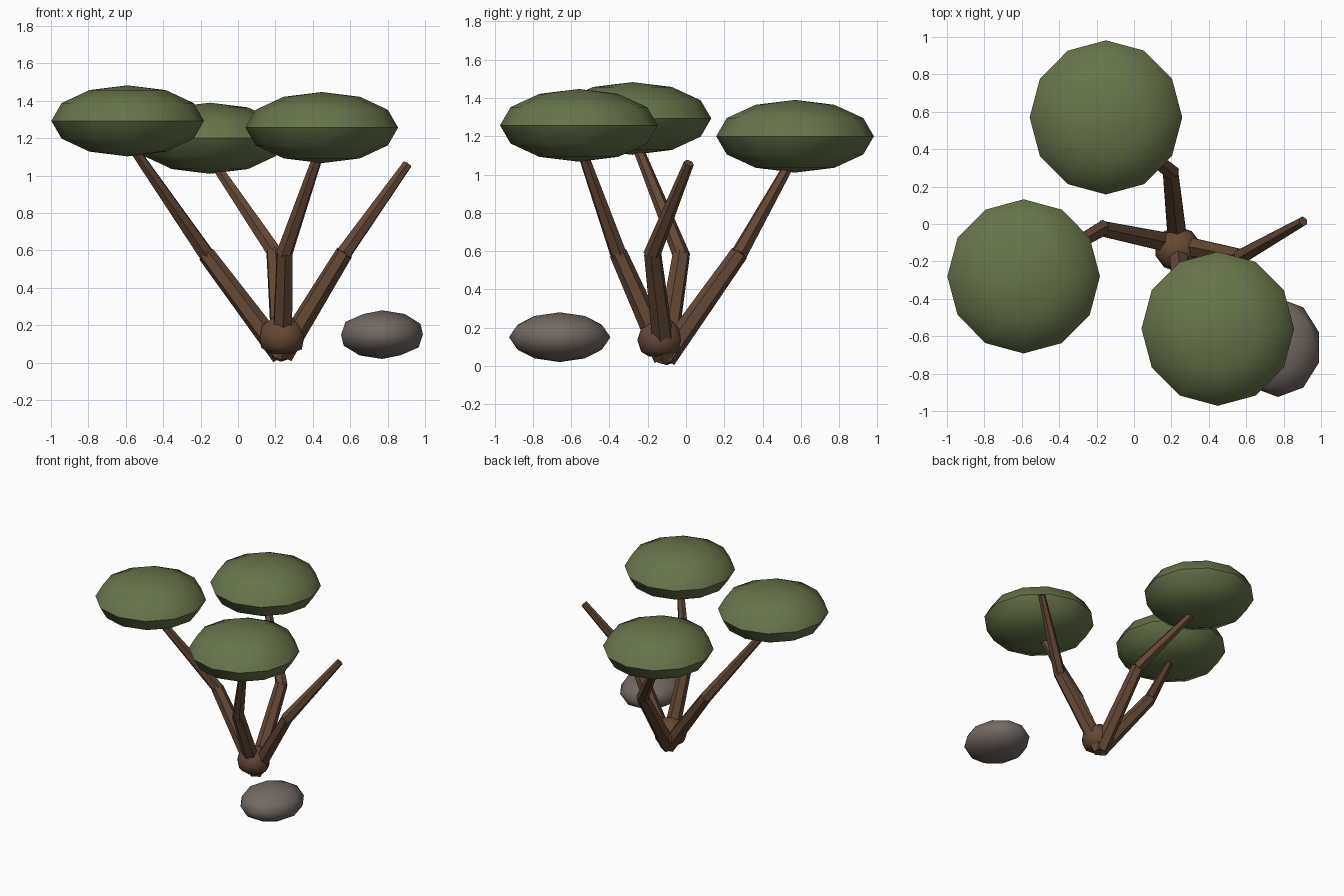
import bpy
from math import radians
from mathutils import Vector

cube = bpy.data.objects.get("Cube")
if cube:
    bpy.data.objects.remove(cube, do_unlink=True)


def make_material(name, rgb):
    mat = bpy.data.materials.new(name)
    mat.use_nodes = True
    color = (*rgb, 1)
    mat.diffuse_color = color
    bsdf = next(n for n in mat.node_tree.nodes if n.type == "BSDF_PRINCIPLED")
    bsdf.inputs["Base Color"].default_value = color
    return mat


leaf = make_material("leaf green", (0.135, 0.175, 0.07))
bark = make_material("bark brown", (0.125, 0.065, 0.036))
stone = make_material("stone grey", (0.17, 0.14, 0.122))


def finish(name, mat, angle=40):
    """Name, colour and shade the primitive that was just added."""
    obj = bpy.context.object
    obj.name = name
    obj.data.materials.append(mat)
    bpy.ops.object.transform_apply(location=False, rotation=True, scale=True)
    bpy.ops.object.shade_smooth_by_angle(angle=radians(angle))
    return obj


def limb(name, start, end, r1, r2):
    """Tapered six-sided segment between two points."""
    a, b = Vector(start), Vector(end)
    axis = b - a
    bpy.ops.mesh.primitive_cone_add(
        vertices=6, radius1=r1, radius2=r2, depth=axis.length,
        location=(a + b) / 2, rotation=axis.to_track_quat("Z", "Y").to_euler())
    finish(name, bark, 30)


# Branches: each has a bend and a tip
root = (0.235, -0.11, 0.04)
branches = {
    "left_branch": ((0.57, -0.175, 0.59), (0.905, 0.015, 1.06)),
    "right_branch": ((-0.17, -0.025, 0.58), (-0.57, -0.26, 1.16)),
    "back_branch": ((0.195, 0.28, 0.59), (-0.13, 0.55, 1.07)),
    "front_branch": ((0.25, -0.355, 0.59), (0.44, -0.55, 1.14)),
}
for name, (bend, tip) in branches.items():
    limb(name + "_lower", root, bend, 0.06, 0.047)
    over = Vector(bend) - (Vector(tip) - Vector(bend)).normalized() * 0.015
    limb(name + "_upper", over, tip, 0.045, 0.027)

# Root ball with a flattened underside
bpy.ops.mesh.primitive_ico_sphere_add(
    subdivisions=2, radius=1, location=(0.235, -0.135, 0.135))
bpy.context.object.scale = (0.125, 0.12, 0.12)
ball = finish("root_ball", bark)
for v in ball.data.vertices:
    v.co.z = max(v.co.z, -0.085)

# Leaf canopies
canopies = {
    "right_canopy": (-0.59, -0.28, 1.293),
    "back_canopy": (-0.15, 0.57, 1.2),
    "front_canopy": (0.448, -0.56, 1.257),
}
for name, place in canopies.items():
    bpy.ops.mesh.primitive_uv_sphere_add(
        segments=12, ring_count=6, radius=1, location=place)
    bpy.context.object.scale = (0.408, 0.412, 0.19)
    finish(name, leaf, 45)

# Rock
bpy.ops.mesh.primitive_ico_sphere_add(
    subdivisions=2, radius=1, location=(0.77, -0.66, 0.15))
bpy.context.object.scale = (0.23, 0.265, 0.13)
finish("rock", stone)
